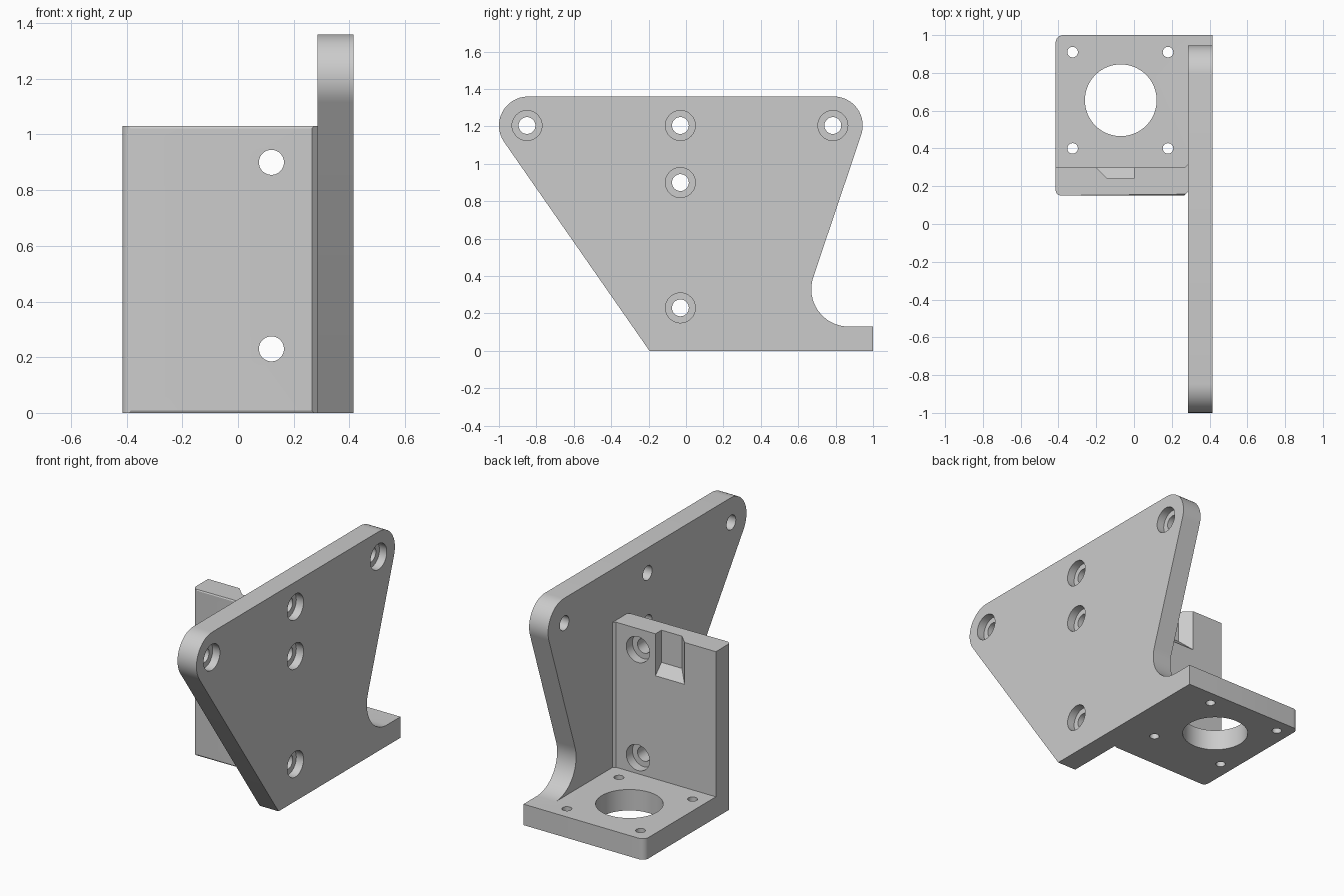
import bpy, bmesh, math
from mathutils import Vector

if "Cube" in bpy.data.objects:
    bpy.data.objects.remove(bpy.data.objects["Cube"], do_unlink=True)

GREY = (0.6, 0.6, 0.6)
mat = bpy.data.materials.new("light grey")
mat.use_nodes = True
mat.diffuse_color = (*GREY, 1)
mat.node_tree.nodes["Principled BSDF"].inputs["Base Color"].default_value = (*GREY, 1)


def to_object(name, bm):
    bmesh.ops.recalc_face_normals(bm, faces=bm.faces)
    mesh = bpy.data.meshes.new(name)
    bm.to_mesh(mesh)
    bm.free()
    mesh.materials.append(mat)
    obj = bpy.data.objects.new(name, mesh)
    bpy.context.collection.objects.link(obj)
    return obj


# Place a 2D outline point at a distance along the extrusion axis
PLACE = {
    "x": lambda a, b, d: Vector((d, a, b)),
    "y": lambda a, b, d: Vector((a, d, b)),
    "z": lambda a, b, d: Vector((a, b, d)),
}


def prism_mesh(outline, axis, start, end):
    bm = bmesh.new()
    place = PLACE[axis]
    face = bm.faces.new([bm.verts.new(place(a, b, start)) for a, b in outline])
    new = bmesh.ops.extrude_face_region(bm, geom=[face])["geom"]
    bmesh.ops.translate(bm, verts=[v for v in new if isinstance(v, bmesh.types.BMVert)],
                        vec=place(0, 0, end - start))
    bmesh.ops.recalc_face_normals(bm, faces=bm.faces)
    return bm


def prism(name, outline, axis, start, end):
    return to_object(name, prism_mesh(outline, axis, start, end))


def arc(cx, cy, r, a0, a1, steps=16):
    angles = [math.radians(a0 + (a1 - a0) * i / steps) for i in range(steps + 1)]
    return [(cx + r * math.cos(a), cy + r * math.sin(a)) for a in angles]


def cylinder(name, axis, a, b, r, start, end, steps=40):
    return prism(name, arc(a, b, r, 0, 360, steps)[:-1], axis, start, end)


def combine(target, other, operation):
    mod = target.modifiers.new(operation.lower(), "BOOLEAN")
    mod.operation, mod.solver, mod.object = operation, "EXACT", other
    bpy.context.view_layer.objects.active = target
    bpy.ops.object.modifier_apply(modifier=mod.name)
    bpy.data.objects.remove(other, do_unlink=True)


# Side plate with rounded ears and a concave throat above the foot
INNER, OUTER = 0.285, 0.415
side_outline = ([(-0.195, 0), (1, 0), (1, 0.13)]
                + arc(0.87, 0.33, 0.2, 270, 161.4)
                + arc(0.79, 1.205, 0.155, -18.6, 90)
                + arc(-0.845, 1.205, 0.155, 90, 215))
bracket = prism("mounting_bracket", side_outline, "x", INNER, OUTER)

# Motor base with one rounded rear corner
base_outline = [(-0.415, 0.25), (0.35, 0.25), (0.35, 1)] + arc(-0.375, 0.96, 0.04, 90, 180, 6)
combine(bracket, prism("motor_base", base_outline, "z", 0, 0.13), "UNION")

# Upright wall with eased front edges and a small inner fillet
wall_outline = (arc(-0.385, 0.18, 0.03, 180, 270, 6)
                + [(0.265, 0.15), (INNER, 0.17), (0.32, 0.17), (0.32, 0.315),
                   (INNER, 0.315), (0.27, 0.3), (-0.415, 0.3)])
bm = prism_mesh(wall_outline, "z", 0, 1.03)
front_edges = [e for e in bm.edges
               if all(abs(v.co.y - 0.15) < 1e-4 for v in e.verts)
               and abs(e.verts[0].co.z - e.verts[1].co.z) < 1e-4]
bmesh.ops.bevel(bm, geom=front_edges, offset=0.008, segments=1, affect="EDGES")
combine(bracket, to_object("upright_wall", bm), "UNION")

# Counterbored screw holes in the side plate
for y, z in [(-0.85, 1.205), (-0.03, 1.205), (0.785, 1.205), (-0.03, 0.9), (-0.03, 0.23)]:
    combine(bracket, cylinder("hole", "x", y, z, 0.045, 0.2, 0.5), "DIFFERENCE")
    combine(bracket, cylinder("counterbore", "x", y, z, 0.08, OUTER - 0.05, 0.5), "DIFFERENCE")

# Counterbored screw holes in the upright wall
for z in (0.23, 0.9):
    combine(bracket, cylinder("hole", "y", 0.12, z, 0.045, 0.1, 0.4), "DIFFERENCE")
    combine(bracket, cylinder("counterbore", "y", 0.12, z, 0.08, 0.24, 0.4), "DIFFERENCE")

# Motor opening and its four screw holes
combine(bracket, cylinder("motor_opening", "z", -0.07, 0.655, 0.19, -0.1, 0.2, 64), "DIFFERENCE")
for x in (-0.325, 0.18):
    for y in (0.4, 0.91):
        combine(bracket, cylinder("motor_screw", "z", x, y, 0.028, -0.1, 0.2, 24), "DIFFERENCE")

# Tapered relief notch at the top of the wall
bm = bmesh.new()
for y, x, z in [(0.24, -0.14, 0.83), (0.32, -0.22, 0.75)]:
    for corner in [(x, y, z), (0, y, z), (0, y, 1.1), (x, y, 1.1)]:
        bm.verts.new(corner)
bmesh.ops.convex_hull(bm, input=bm.verts)
combine(bracket, to_object("relief_notch", bm), "DIFFERENCE")

# Smooth the round walls, keep the machined edges sharp
bpy.ops.object.select_all(action="DESELECT")
bracket.select_set(True)
bpy.context.view_layer.objects.active = bracket
bpy.ops.object.shade_smooth_by_angle(angle=math.radians(25))
